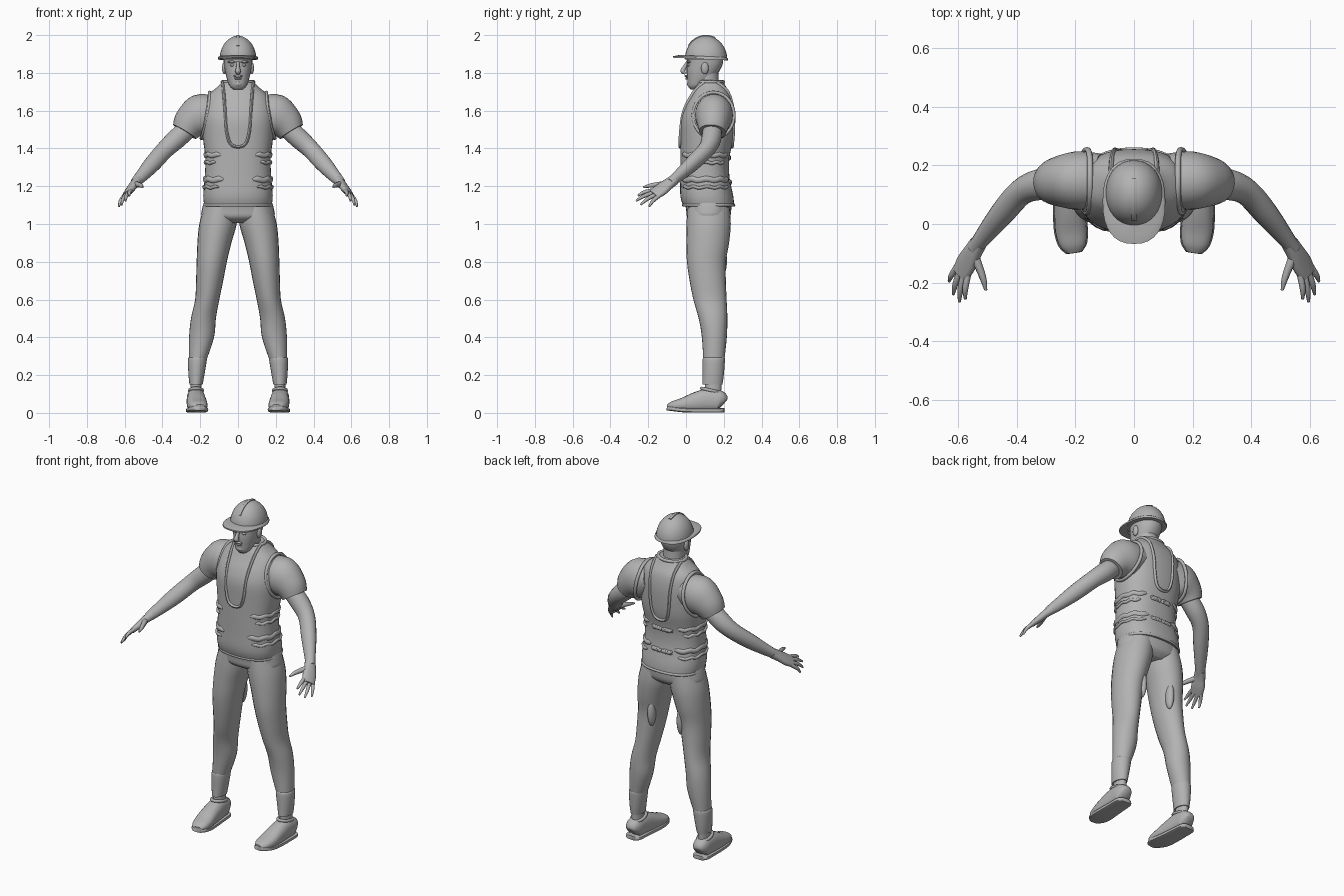
import bpy, bmesh, math
from mathutils import Vector

cube = bpy.data.objects.get("Cube")
if cube:
    bpy.data.objects.remove(cube)

grey = bpy.data.materials.new("plain_grey")
grey.use_nodes = True
COLOUR = (0.45, 0.45, 0.45, 1)
grey.diffuse_color = COLOUR
grey.node_tree.nodes["Principled BSDF"].inputs["Base Color"].default_value = COLOUR


def smooth_rows(rows, k=4):
    """Catmull-Rom interpolation of number tuples."""
    out = []
    for i in range(len(rows) - 1):
        a, b, c, d = (rows[max(i - 1, 0)], rows[i], rows[i + 1],
                      rows[min(i + 2, len(rows) - 1)])
        for s in range(k):
            t = s / k
            out.append(tuple(q + 0.5 * t * (r - p + t * (2 * p - 5 * q + 4 * r - w
                             + t * (3 * (q - r) + w - p)))
                             for p, q, r, w in zip(a, b, c, d)))
    return out + [tuple(rows[-1])]


def super_point(a, power):
    c, s = math.cos(a), math.sin(a)
    e = 2 / power
    return math.copysign(abs(c) ** e, c), math.copysign(abs(s) ** e, s)


def finish(bm, name, mirror, angle=50):
    bmesh.ops.recalc_face_normals(bm, faces=bm.faces)
    mesh = bpy.data.meshes.new(name)
    bm.to_mesh(mesh)
    bm.free()
    mesh.materials.append(grey)
    ob = bpy.data.objects.new(name, mesh)
    bpy.context.collection.objects.link(ob)
    bpy.ops.object.select_all(action='DESELECT')
    ob.select_set(True)
    bpy.context.view_layer.objects.active = ob
    bpy.ops.object.shade_smooth_by_angle(angle=math.radians(angle))
    if mirror:
        ob.modifiers.new("Mirror", 'MIRROR').use_mirror_merge = False
    return ob


def skin(name, rings, mirror=False, closed=False):
    bm = bmesh.new()
    loops = [[bm.verts.new(p) for p in ring] for ring in rings]
    n = len(loops[0])
    pairs = list(zip(loops, loops[1:]))
    if closed:
        pairs.append((loops[-1], loops[0]))
    for a, b in pairs:
        for i in range(n):
            j = (i + 1) % n
            bm.faces.new((a[i], a[j], b[j], b[i]))
    if not closed:
        bm.faces.new(loops[0])
        bm.faces.new(loops[-1])
    return finish(bm, name, mirror)


def stack(name, rows, power=2, n=24, mirror=False, k=4):
    """Loft of level rings: (z, x, y, half width, half depth)."""
    rings = []
    for z, x, y, rx, ry in smooth_rows(rows, k):
        pts = [super_point(i * math.tau / n, power) for i in range(n)]
        rings.append([(x + rx * u, y + ry * v, z) for u, v in pts])
    return skin(name, rings, mirror)


def tube(name, rows, side=(0, 1, 0), power=2, n=14, mirror=False, k=4, closed=False):
    """Loft along a path: (x, y, z, radius along side, other radius)."""
    rows = smooth_rows(rows, k)
    pos = [Vector(r[:3]) for r in rows]
    rings, last, m = [], len(rows) - 1, len(rows)
    for i, r in enumerate(rows):
        if closed:
            t = pos[(i + 1) % m] - pos[i - 1]
        else:
            t = pos[min(i + 1, last)] - pos[max(i - 1, 0)]
        t.normalize()
        u = Vector(side)
        u = (u - t * u.dot(t)).normalized()
        v = t.cross(u)
        pts = [super_point(j * math.tau / n, power) for j in range(n)]
        rings.append([pos[i] + u * r[3] * a + v * r[4] * b for a, b in pts])
    return skin(name, rings, mirror, closed)


def blob(name, centre, size, mirror=False):
    bm = bmesh.new()
    bmesh.ops.create_uvsphere(bm, u_segments=14, v_segments=10, radius=1)
    bmesh.ops.scale(bm, vec=size, verts=bm.verts)
    bmesh.ops.translate(bm, vec=centre, verts=bm.verts)
    return finish(bm, name, mirror)


# Vest body
VEST = [(1.095, 0, .12, .178, .135), (1.15, 0, .11, .184, .14), (1.25, 0, .10, .176, .13),
        (1.35, 0, .10, .173, .13), (1.45, 0, .11, .185, .14), (1.55, 0, .113, .19, .142),
        (1.62, 0, .122, .182, .13), (1.68, 0, .132, .16, .107), (1.725, 0, .13, .11, .083),
        (1.755, 0, .13, .082, .066)]
POWER = 2.4
stack("vest", VEST, POWER, 40)
dense = smooth_rows(VEST, 8)


def vest_row(z):
    return min(dense, key=lambda r: abs(r[0] - z))


def on_vest(x, z, sign):
    _, _, cy, rx, ry = vest_row(z)
    return cy + sign * ry * max(0, 1 - abs(x / rx) ** POWER) ** (1 / POWER)


# Neck trims, front and back
half = [(.08, 1.75), (.076, 1.70), (.068, 1.6), (.06, 1.49), (.04, 1.425)]
line = half + [(0, 1.408)] + [(-x, z) for x, z in reversed(half)]
for label, sign in (("front", -1), ("back", 1)):
    tube(label + "_neck_trim", [(x, on_vest(x, z, sign), z, .010, .008) for x, z in line],
         side=(0, 1, 0), n=8, k=3)
tube("collar_trim", [(.083 * math.cos(a), .13 + .067 * math.sin(a), 1.752, .010, .009)
     for a in (i * math.tau / 24 for i in range(24))], (0, 0, 1), n=8, k=1, closed=True)

# Armhole trim
hole = []
for i in range(28):
    a = i * math.tau / 28
    hole.append((.172 - .022 * math.sin(a) - .012 * math.cos(a) ** 2,
                 .146 + .108 * math.cos(a), 1.575 + .122 * math.sin(a), .010, .009))
tube("armhole_trim", hole, (1, 0, 0), n=8, k=1, closed=True, mirror=True)


# Padded bands round the vest
def band(name, z, start, end, h):
    _, _, cy, rx, ry = vest_row(z)
    pts = []
    for i in range(17):
        u, v = super_point(math.radians(start + (end - start) * i / 16), POWER)
        thin = .35 if i in (0, 16) else 1
        pts.append((rx * u, cy + ry * v, z + .004 * math.sin(i * 1.7), h * thin, .009 * thin))
    tube(name, pts, (0, 0, 1), n=8, k=2, mirror=True)


for z, reach, h in ((1.365, 62, .013), (1.325, 50, .009), (1.235, 68, .015), (1.195, 60, .009)):
    band("side_band", z, -reach, reach, h)
for z in (1.35, 1.22):
    band("back_band", z, 72, 90, .011)
hem = [(VEST[0][3] * u, .12 + VEST[0][4] * v, 1.10, .008, .006) for u, v in
       (super_point(i * math.tau / 40, POWER) for i in range(40))]
tube("vest_hem", hem, (0, 0, 1), n=8, k=1, closed=True)

# Sleeve, arm and hand
tube("sleeve", [(.11, .15, 1.60, .09, .085), (.19, .148, 1.575, .100, .115),
                (.25, .145, 1.535, .087, .095), (.283, .14, 1.488, .072, .071)],
     n=24, mirror=True)
tube("arm", [(.25, .14, 1.52, .05, .052), (.32, .135, 1.455, .053, .054),
             (.385, .108, 1.395, .045, .048), (.45, .035, 1.322, .040, .045),
             (.51, -.04, 1.255, .030, .034), (.545, -.085, 1.218, .024, .026)],
     n=18, mirror=True)
ACROSS = Vector((.65, .54, -.54)).normalized()
tube("palm", [(.53, -.065, 1.232, .029, .026), (.552, -.10, 1.207, .034, .022),
              (.572, -.135, 1.18, .040, .019), (.592, -.172, 1.155, .036, .014)],
     ACROSS, 2.4, mirror=True)
knuckles = Vector((.585, -.160, 1.163))
tips = [(.575, -.255, 1.15), (.595, -.265, 1.122), (.616, -.24, 1.102), (.630, -.195, 1.092)]
for i, (label, tip) in enumerate(zip(("index", "middle", "ring", "little"), tips)):
    base = knuckles + ACROSS * (i - 1.5) * .019
    mid = base.lerp(Vector(tip), .55) + Vector((.004, -.003, .005))
    tube(label + "_finger", [(*base, .011, .011), (*mid, .010, .010), (*tip, .005, .005)],
         ACROSS, n=8, mirror=True)
tube("thumb", [(.548, -.10, 1.212, .018, .018), (.527, -.15, 1.208, .014, .014),
               (.513, -.19, 1.203, .011, .011), (.505, -.226, 1.195, .005, .005)],
     ACROSS, n=8, mirror=True)

# Trousers
stack("trouser_seat", [(1.005, 0, .125, .11, .075), (1.035, 0, .12, .188, .112),
                       (1.08, 0, .12, .19, .12), (1.13, 0, .115, .175, .125)], 2.3, 32)
stack("trouser_leg", [(1.09, .09, .12, .09, .112), (1.0, .106, .12, .099, .117),
                      (.9, .125, .115, .09, .113), (.8, .139, .108, .08, .103),
                      (.7, .15, .115, .072, .096), (.6, .163, .127, .064, .088),
                      (.5, .183, .143, .066, .076), (.4, .193, .15, .066, .066),
                      (.27, .215, .147, .045, .055)], mirror=True)
stack("ankle_cuff", [(.295, .213, .148, .045, .055), (.28, .215, .147, .050, .059),
                     (.2, .22, .144, .042, .056), (.15, .222, .14, .035, .053)], mirror=True)
blob("thigh_patch", (.098, .187, .805), (.022, .030, .085), True)

# Shoes
stack("ankle", [(.18, .222, .143, .030, .046), (.13, .222, .143, .029, .044),
                (.08, .222, .135, .034, .05)], mirror=True)
tube("shoe_collar", [(.222 + .034 * math.cos(a), .135 + .052 * math.sin(a),
                      .118 - .012 * math.sin(a), .009, .009)
                     for a in (i * math.tau / 20 for i in range(20))],
     (0, 0, 1), n=8, k=1, closed=True, mirror=True)
shoe = [(.226, .2, .05, .028, .03), (.225, .18, .062, .045, .055),
        (.223, .12, .067, .049, .062), (.22, .05, .056, .052, .053),
        (.215, -.02, .043, .054, .036), (.208, -.07, .036, .045, .026),
        (.204, -.097, .032, .024, .013)]
tube("shoe", shoe, (1, 0, 0), 2.4, 20, mirror=True)
tube("sole", [(x, y * 1.01, .013 + .012 * max(0, -y / .1), w + .004, .012) for x, y, z, w, h in shoe],
     (1, 0, 0), 4, 16, mirror=True)

# Neck and head
stack("neck", [(1.66, 0, .135, .07, .06), (1.73, 0, .118, .06, .058), (1.82, 0, .11, .06, .06)])
stack("head", [(1.712, 0, .05, .025, .025), (1.73, 0, .057, .044, .046),
               (1.765, 0, .074, .058, .067), (1.81, 0, .09, .069, .087),
               (1.85, 0, .1, .075, .095), (1.895, 0, .1, .078, .098)], 2.2)
tube("nose", [(0, .008, 1.858, .008, .007), (0, -.008, 1.83, .010, .011),
              (0, -.017, 1.808, .015, .013), (0, -.003, 1.797, .010, .006)],
     (1, 0, 0), n=10)
blob("brow", (.032, .014, 1.858), (.025, .012, .007), True)
blob("eye", (.03, .014, 1.841), (.013, .009, .007), True)
blob("upper_lip", (0, .003, 1.783), (.026, .011, .007))
blob("lower_lip", (0, .006, 1.770), (.020, .010, .006))
blob("chin", (0, .024, 1.742), (.026, .019, .018))
blob("ear", (.073, .10, 1.825), (.012, .020, .032), True)

# Hard hat
dome = [(1.872 + .124 * math.sin(a), 0, .106, .097 * math.cos(a), .112 * math.cos(a))
        for a in (math.radians(d) for d in (0, 12, 25, 38, 51, 64, 76, 84, 89))]
stack("helmet_dome", dome, 2.1, 32, k=2)
brim = stack("helmet_brim", [(1.872, 0, .077, .107, .145), (1.880, 0, .077, .107, .145),
                             (1.888, 0, .09, .098, .125)], 2.4, 32, k=1)
for v in brim.data.vertices:
    v.co.z += (.1 - v.co.y) * .05
tube("helmet_ridge", [(0, .106 - .112 * math.cos(a), 1.872 + .124 * math.sin(a), .009, .005)
                      for a in (math.radians(d) for d in range(35, 116, 8))],
     (1, 0, 0), 4, 12, k=2)
